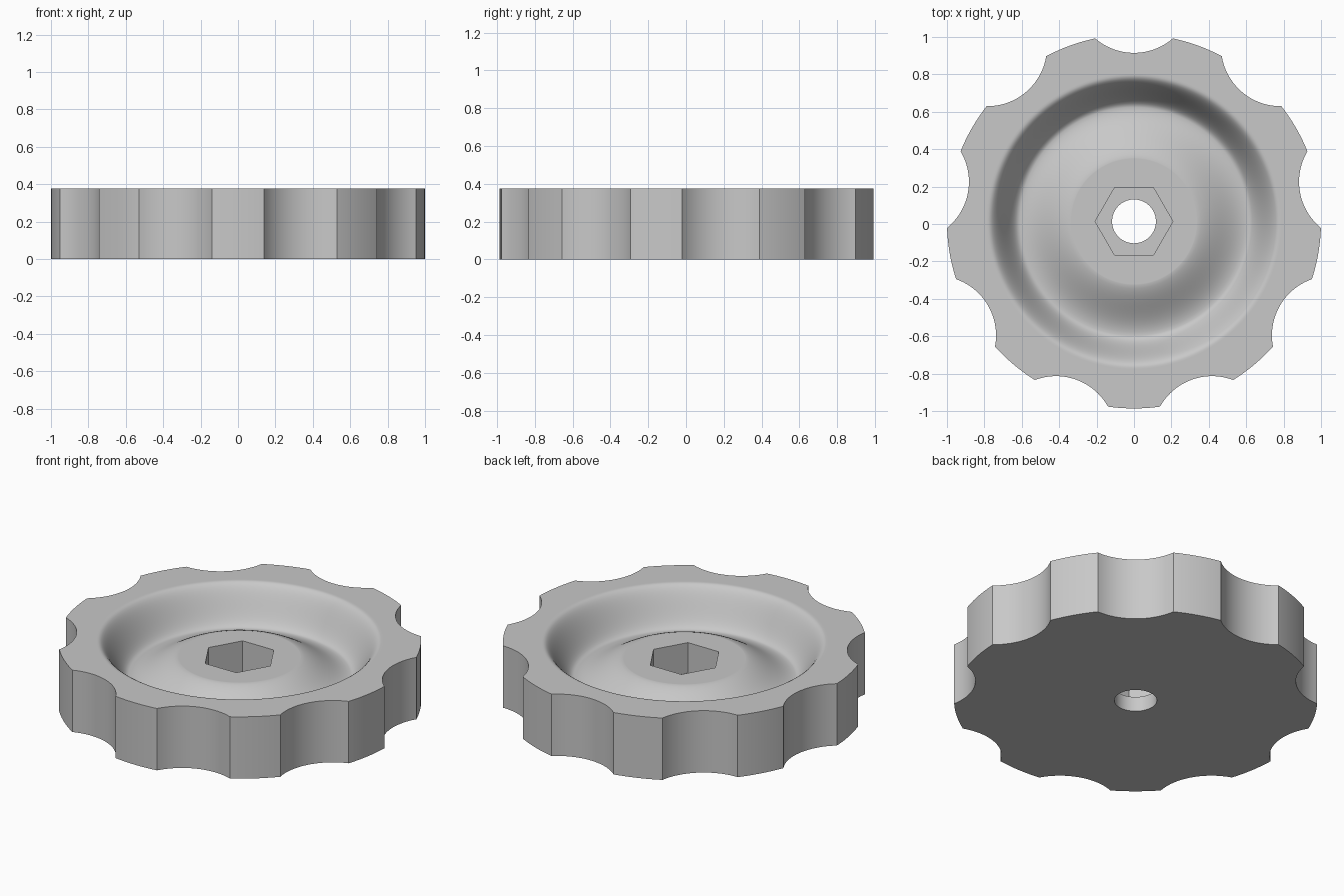
import bpy, bmesh, math

cube = bpy.data.objects.get("Cube")
if cube:
    bpy.data.objects.remove(cube, do_unlink=True)

STEPS = 360          # one step per degree, so corners land on steps
HEIGHT, HUB_Z, FLOOR_Z, POCKET_Z = 0.376, 0.275, 0.16, 0.09
CENTRE_Y = 0.014

grey = bpy.data.materials.new("light grey")
grey.use_nodes = True
grey.diffuse_color = (0.58, 0.58, 0.58, 1)
grey.node_tree.nodes["Principled BSDF"].inputs["Base Color"].default_value = (0.58, 0.58, 0.58, 1)


def circle(radius):
    return lambda deg: radius


def hexagon(deg):
    # flats face front and back
    return 0.18 / math.cos(math.radians((deg % 60) - 30))


def scalloped(deg):
    # nine finger grips around a round rim
    off = math.radians((deg - 90 + 20) % 40 - 20)
    if abs(off) > math.radians(12.01):
        return 1.0
    dist, grip = 1.22, 0.319
    return dist * math.cos(off) - math.sqrt(grip ** 2 - (dist * math.sin(off)) ** 2)


def ease(t):
    return t * t * (3 - 2 * t)


# Cross-section rings, from the bottom outward, over the top, down the bore
rings = [(circle(0.117), 0), (scalloped, 0), (scalloped, HEIGHT), (circle(0.79), HEIGHT)]
for i in range(17):                      # steep outer wall of the dish
    t = i / 16
    rings.append((circle(0.78 - 0.17 * t), HEIGHT + (FLOOR_Z - HEIGHT) * ease(t)))
for i in range(1, 15):                   # gentle rise to the hub
    t = 0.9 * i / 14
    rings.append((circle(0.61 - 0.3 * t),
                  FLOOR_Z + (HUB_Z - FLOOR_Z) * ease(t) / ease(0.9)))
rings += [(circle(0.335), HUB_Z), (hexagon, HUB_Z), (hexagon, POCKET_Z),
          (circle(0.117), POCKET_Z)]

bm = bmesh.new()
loops = []
for radius, z in rings:
    loop = []
    for k in range(STEPS):
        a = math.radians(k)
        r = radius(k)
        loop.append(bm.verts.new((r * math.cos(a), r * math.sin(a) + CENTRE_Y, z)))
    loops.append(loop)
for i, lower in enumerate(loops):
    upper = loops[(i + 1) % len(loops)]
    for k in range(STEPS):
        n = (k + 1) % STEPS
        bm.faces.new((lower[k], lower[n], upper[n], upper[k]))
bmesh.ops.recalc_face_normals(bm, faces=bm.faces)

mesh = bpy.data.meshes.new("hand_knob")
bm.to_mesh(mesh)
bm.free()
mesh.materials.append(grey)
knob = bpy.data.objects.new("hand_knob", mesh)
bpy.context.collection.objects.link(knob)

bpy.ops.object.select_all(action='DESELECT')
knob.select_set(True)
bpy.context.view_layer.objects.active = knob
bpy.ops.object.shade_smooth_by_angle(angle=math.radians(30))
